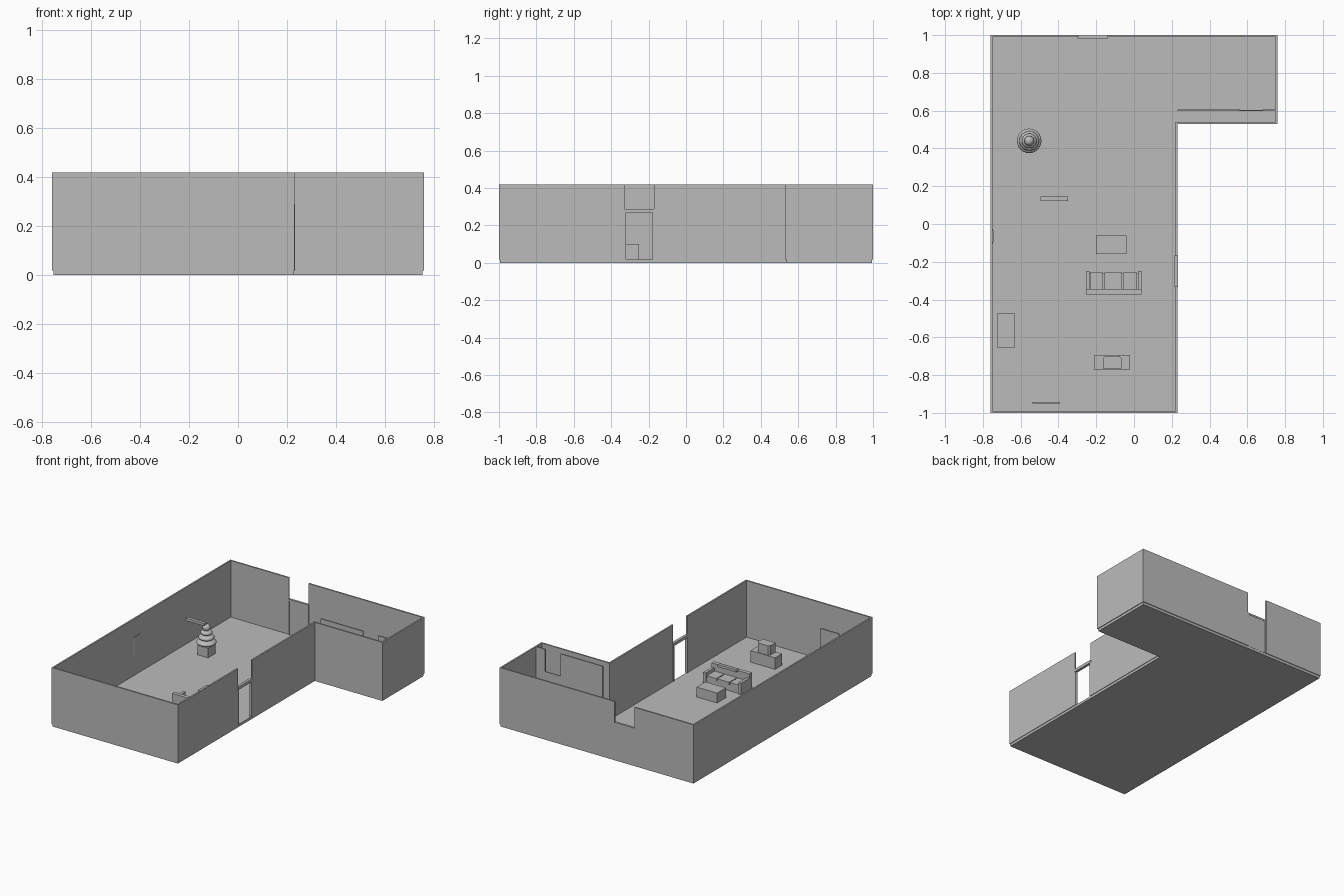
import bpy, bmesh, math

if "Cube" in bpy.data.objects:
    bpy.data.objects.remove(bpy.data.objects["Cube"])

grey = bpy.data.materials.new("plain grey")
grey.diffuse_color = (0.5, 0.5, 0.5, 1)
grey.use_nodes = True
grey.node_tree.nodes["Principled BSDF"].inputs["Base Color"].default_value = grey.diffuse_color


def finish(name, bm):
    bmesh.ops.recalc_face_normals(bm, faces=bm.faces)
    me = bpy.data.meshes.new(name)
    bm.to_mesh(me)
    bm.free()
    me.materials.append(grey)
    ob = bpy.data.objects.new(name, me)
    bpy.context.collection.objects.link(ob)
    return ob


def prism(name, pts, z0, z1):
    """Extrude a plan outline from z0 to z1."""
    bm = bmesh.new()
    f = bm.faces.new([bm.verts.new((x, y, z0)) for x, y in pts])
    g = bmesh.ops.extrude_face_region(bm, geom=[f])["geom"]
    for v in g:
        if isinstance(v, bmesh.types.BMVert):
            v.co.z = z1
    return finish(name, bm)


def box(name, x0, x1, y0, y1, z0, z1):
    return prism(name, [(x0, y0), (x1, y0), (x1, y1), (x0, y1)], z0, z1)


def blob(name, x, y, z, r, h):
    """Flattened smooth sphere."""
    bm = bmesh.new()
    bmesh.ops.create_uvsphere(bm, u_segments=24, v_segments=12, radius=1)
    for v in bm.verts:
        v.co = (x + v.co.x * r, y + v.co.y * r, z + v.co.z * h)
    ob = finish(name, bm)
    for p in ob.data.polygons:
        p.use_smooth = True


F, H, T = 0.018, 0.418, 0.011   # floor top, wall top, wall thickness

# L-shaped floor
prism("floor", [(-.755, -.995), (.226, -.995), (.226, .536), (.755, .536),
                (.755, .995), (-.755, .995)], 0, F)

# outer walls, open above the two doorways
box("front_wall", -.76, .23, -1, -1 + T, F, H)
box("left_wall", -.76, -.76 + T, -1 + T, 1 - T, F, H)
box("right_wall_near", .23 - T, .23, -1 + T, -.33, F, H)
box("right_wall_far", .23 - T, .23, -.17, .53, F, H)
box("annex_front_wall", .23 - T, .76, .53, .53 + T, F, H)
box("annex_right_wall", .76 - T, .76, .53 + T, 1 - T, F, H)
box("back_wall_left", -.76, -.295, 1 - T, 1, F, H)
box("back_wall_right", -.14, .76, 1 - T, 1, F, H)

# partition in the annex with a door panel and a gap above it
box("partition_long", .23, .56, .597, .606, F, H)
box("partition_short", .68, .76 - T, .597, .606, F, H)
box("partition_door", .56, .68, .599, .604, F, .26)

# open door frame in the right wall
for i, y in enumerate((-.33, -.178)):
    box(f"side_door_post_{i}", .215, .232, y, y + .008, F, .268)
box("side_door_lintel", .214, .233, -.333, -.167, .268, .288)

# closed back door with frame
for i, x in enumerate((-.298, -.147)):
    box(f"back_door_post_{i}", x, x + .01, .983, .998, F, .268)
box("back_door_lintel", -.298, -.137, .983, .998, .258, .27)
box("back_door_slab", -.288, -.147, .987, .996, F, .258)

# sofa facing +y
box("sofa_base", -.235, .02, -.345, -.26, F, .06)
box("sofa_back", -.255, .04, -.372, -.345, F, .13)
for i, x in enumerate((-.255, .02)):
    box(f"sofa_arm_{i}", x, x + .02, -.345, -.25, F, .1)
for i, (a, b) in enumerate(((-.232, -.163), (-.157, -.063), (-.057, .017))):
    box(f"sofa_cushion_{i}", a, b, -.345, -.258, .06, .078)

# tables and cabinets
box("coffee_table", -.2, -.04, -.16, -.062, F, .088)
box("media_cabinet", -.212, -.02, -.77, -.693, F, .1)
box("side_cabinet", -.725, -.63, -.655, -.475, F, .1)

# set standing on the cabinet, corners cut
prism("television", [(-.165, -.765), (-.065, -.765), (-.065, -.712), (-.077, -.698),
                     (-.153, -.698), (-.165, -.712)], .1, .167)

# wall panels with bevelled edges
prism("front_panel", [(-.54, -.942), (-.534, -.953), (-.396, -.953), (-.39, -.942)], .12, .26)
prism("left_panel", [(-.75, -.11), (-.745, -.095), (-.745, -.035), (-.75, -.02)], .155, .29)

# hanging ceiling lamp
box("hanging_lamp", -.495, -.35, .122, .145, .392, .41)

# tiered shrub in a square planter
tx, ty = -.555, .44
box("planter", tx - .042, tx + .042, ty - .042, ty + .042, F, .086)
for i, (z, r, h) in enumerate(((.105, .065, .024), (.14, .052, .022),
                               (.173, .039, .02), (.207, .026, .026))):
    blob(f"shrub_tier_{i}", tx, ty, z, r, h)
